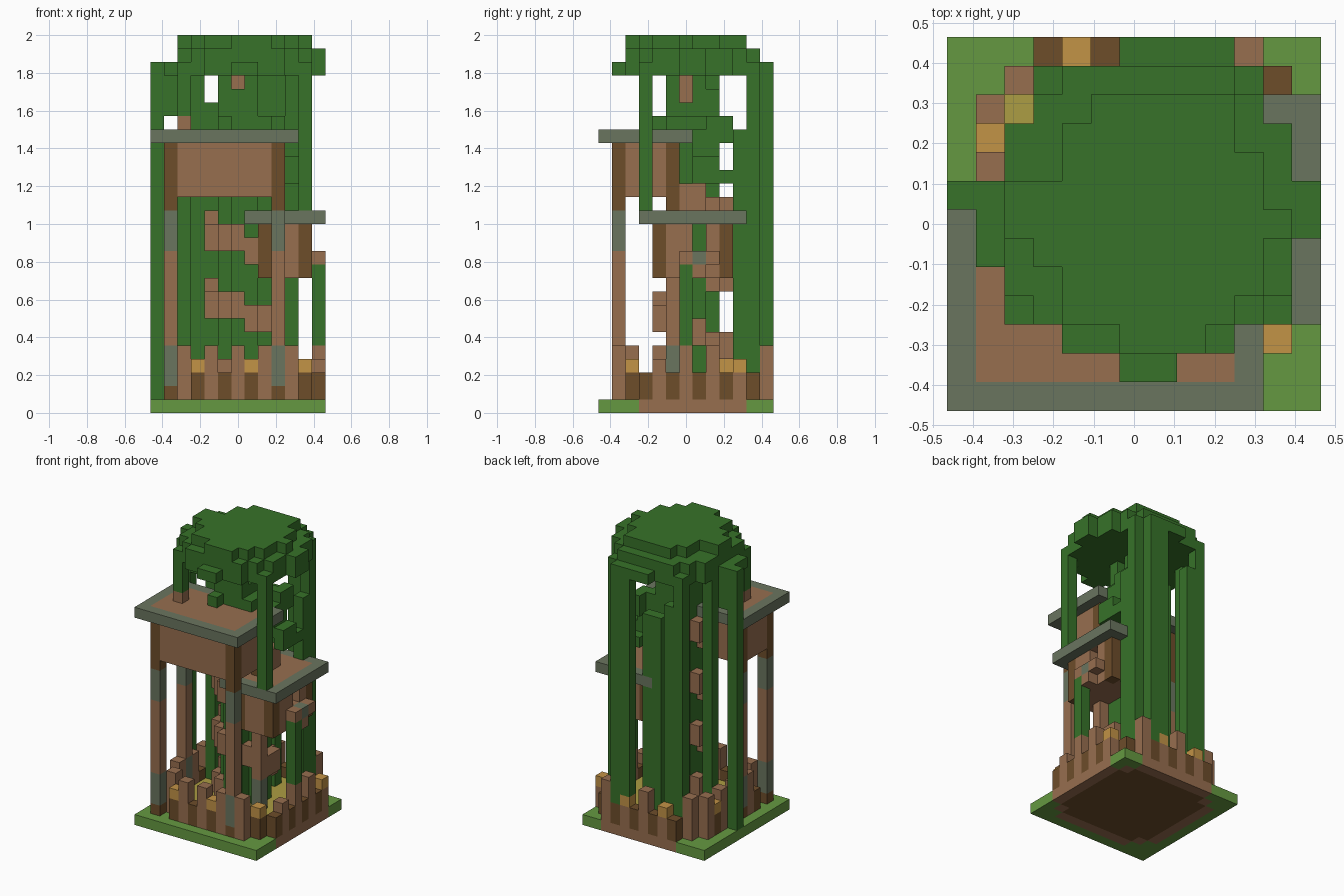
import bpy, bmesh

if "Cube" in bpy.data.objects:
    bpy.data.objects.remove(bpy.data.objects["Cube"])

U = 1 / 14          # edge of one block
HALF = 13 * U / 2   # half of the footprint


def linear(c):
    c /= 255
    return c / 12.92 if c <= 0.04045 else ((c + 0.055) / 1.055) ** 2.4


def material(name, *rgb):
    m = bpy.data.materials.new(name)
    col = [linear(c) for c in rgb] + [1]
    m.diffuse_color = col
    m.use_nodes = True
    m.node_tree.nodes["Principled BSDF"].inputs["Base Color"].default_value = col
    return m


MATS = {
    "leaf": material("leaf green", 55, 114, 41),
    "grass": material("grass green", 101, 153, 65),
    "wood": material("wood brown", 151, 110, 79),
    "dark": material("dark wood", 109, 77, 42),
    "gold": material("golden wood", 194, 147, 70),
    "straw": material("straw yellow", 172, 157, 67),
    "stone": material("mossy grey", 106, 117, 95),
}
KEYS = list(MATS)
taken, parts = {}, {}


def put(part, i, j, k, mat):
    """Claim one block for a part; the first claim wins."""
    if mat and (i, j, k) not in taken:
        taken[i, j, k] = mat
        parts.setdefault(part, []).append((i, j, k))


def block(part, xs, ys, zs, mat):
    """Fill inclusive ranges; mat is a colour key or a rule of i, j, k."""
    for i in range(xs[0], xs[1] + 1):
        for j in range(ys[0], ys[1] + 1):
            for k in range(zs[0], zs[1] + 1):
                put(part, i, j, k, mat(i, j, k) if callable(mat) else mat)


def column(part, i, j, low, high, mat="leaf"):
    block(part, (i, i), (j, j), (low, high), mat)


def in_yard(i, j):
    """Rounded yard whose sides are eight blocks long."""
    a, b = abs(i - 6.5), abs(j - 6.5)
    return max(a, b) < 6 and a + b < 9.5


def on_rim(i, j):
    around = ((i + 1, j), (i - 1, j), (i, j + 1), (i, j - 1))
    return in_yard(i, j) and not all(in_yard(a, b) for a, b in around)


# Corner posts of the upper room
def post_colour(i, j, k):
    if k in (2, 3, 4, 12, 13, 14):
        return "stone"
    return "dark" if k == 1 or k > 14 else "wood"


for i in (1, 9):
    for j in (1, 5):
        column("corner_posts", i, j, 1, 19, post_colour)


# Ground slab, straw floor and palisade
def ground_colour(i, j, k):
    if not in_yard(i, j):
        return "grass"
    return "wood" if on_rim(i, j) else "dark"


block("ground", (0, 12), (0, 12), (0, 0), ground_colour)
block("straw_floor", (1, 12), (1, 12), (1, 1),
      lambda i, j, k: "straw" if in_yard(i, j) and not on_rim(i, j) else None)
GOLD_TIPS = {(3, 1), (7, 1), (11, 2), (12, 10), (4, 12), (8, 12), (1, 9), (1, 5)}
for i in range(1, 13):
    for j in range(1, 13):
        if on_rim(i, j):
            along = i if j in (1, 2, 11, 12) else j
            odd = along % 2 == 1
            column("palisade", i, j, 1, 2, "dark" if odd else "wood")
            if (i, j) in GOLD_TIPS:
                put("palisade", i, j, 3, "gold")
            elif not odd:
                column("palisade", i, j, 3, 3 if (i, j) == (12, 4) else 4, "wood")


# Decks with a stone border
def deck(part, xs, ys, k):
    block(part, xs, ys, (k, k),
          lambda i, j, k: "stone" if i in xs or j in ys else "wood")


deck("upper_deck", (0, 10), (0, 6), 20)
deck("lower_deck", (7, 12), (3, 10), 14)

# Upper room, and lower room with a window opening and ledge
block("upper_room", (1, 9), (1, 5), (16, 19), "wood")


def room_colour(i, j, k):
    if j == 7 and k > 11:
        return None
    return "dark" if i in (8, 11) and j in (4, 9) else "wood"


block("trunk", (8, 8), (6, 7), (1, 19), "leaf")
block("lower_room", (8, 11), (4, 9), (10, 13), room_colour)
block("window_ledge", (12, 12), (6, 8), (11, 11),
      lambda i, j, k: "stone" if j == 7 else "wood")
column("window_ledge", 12, 7, 10, 10, "wood")

# Central trunk, rounded below and opening into a few branches
block("trunk", (5, 8), (5, 8), (1, 19),
      lambda i, j, k: None if i in (5, 8) and j in (5, 8) else "leaf")
block("trunk", (5, 8), (5, 8), (20, 21), "leaf")
column("trunk_core", 6, 6, 22, 24, "wood")
block("branches", (5, 7), (5, 8), (22, 22), "leaf")
block("branches", (5, 7), (7, 8), (23, 23), "leaf")
block("branches", (5, 6), (5, 5), (23, 23), "leaf")
for i, j in ((5, 5), (5, 6), (5, 7), (6, 7), (7, 7), (7, 5)):
    column("branches", i, j, 23, 24)

# Spiral steps winding round the trunk
ring = ((8, 8), (9, 7), (9, 6), (8, 5), (7, 4), (6, 4),
        (5, 5), (4, 6), (4, 7), (5, 8), (6, 9), (7, 9))
for n in range(-6, 34):
    i, j = ring[n % len(ring)]
    k = int(4.95 + 5 * n / len(ring))
    column("spiral_steps", i, j, k, k + 1, "wood")

# Hanging vines and outer stems: i, j, bottom, top
for stem in ((0, 7, 1, 25), (1, 7, 22, 25), (2, 8, 1, 25), (3, 11, 1, 25),
             (4, 11, 1, 22), (6, 10, 1, 20), (7, 10, 1, 20), (8, 12, 1, 25),
             (9, 12, 1, 25), (10, 11, 1, 25), (10, 10, 1, 20), (11, 3, 15, 25),
             (12, 6, 1, 10), (2, 3, 22, 25), (5, 4, 21, 21)):
    column("vines", *stem)
put("vine_tip", 2, 3, 21, "wood")

# Leaf clumps on the branch above the lower deck
block("branch_leaves", (10, 10), (7, 8), (17, 18), "leaf")
block("branch_leaves", (9, 10), (8, 9), (17, 17), "leaf")
block("branch_leaves", (9, 9), (8, 9), (20, 21), "leaf")
block("branch_leaves", (9, 9), (7, 8), (18, 20), "leaf")

# Crown: a wide layer and two narrowing ones, as row spans
WIDE = {1: (6, 7), 2: (4, 9), 3: (2, 11), 4: (2, 11), 5: (1, 11), 6: (1, 12), 7: (0, 12),
        8: (2, 11), 9: (2, 11), 10: (3, 10), 11: (3, 10), 12: (6, 9)}
TOP = {2: (6, 8), 3: (4, 9), 4: (4, 10), 5: (3, 10), 6: (2, 11), 7: (2, 10),
       8: (4, 10), 9: (4, 9), 10: (5, 9)}
for j, (a, b) in WIDE.items():
    block("crown_wide", (a, b), (j, j), (25, 25), "leaf")
    if 2 <= j <= 11:
        block("crown_middle", (max(a, 2), b), (j, j), (26, 26),
              lambda i, j, k: "leaf" if abs(i - 6.5) + abs(j - 6.5) < 7.5 else None)
for j, span in TOP.items():
    block("crown_top", span, (j, j), (27, 27), "leaf")

# Turn each part into a mesh of its exposed block faces
SIDES = [(axis, s) for axis in range(3) for s in (0, 1)]


def build(name, cells):
    bm = bmesh.new()
    verts = {}
    for cell in cells:
        for axis, s in SIDES:
            near = list(cell)
            near[axis] += 2 * s - 1
            if tuple(near) in taken:
                continue
            loop = []
            for a, b in ((0, 0), (1, 0), (1, 1), (0, 1)):
                p = list(cell)
                p[axis] += s
                p[(axis + 1) % 3] += a
                p[(axis + 2) % 3] += b
                p = tuple(p)
                if p not in verts:
                    verts[p] = bm.verts.new((p[0] * U - HALF, p[1] * U - HALF, p[2] * U))
                loop.append(verts[p])
            face = bm.faces.new(loop if s else loop[::-1])
            face.material_index = KEYS.index(taken[cell])
    mesh = bpy.data.meshes.new(name)
    bm.to_mesh(mesh)
    bm.free()
    for m in MATS.values():
        mesh.materials.append(m)
    bpy.context.collection.objects.link(bpy.data.objects.new(name, mesh))


for name, cells in parts.items():
    build(name, cells)
